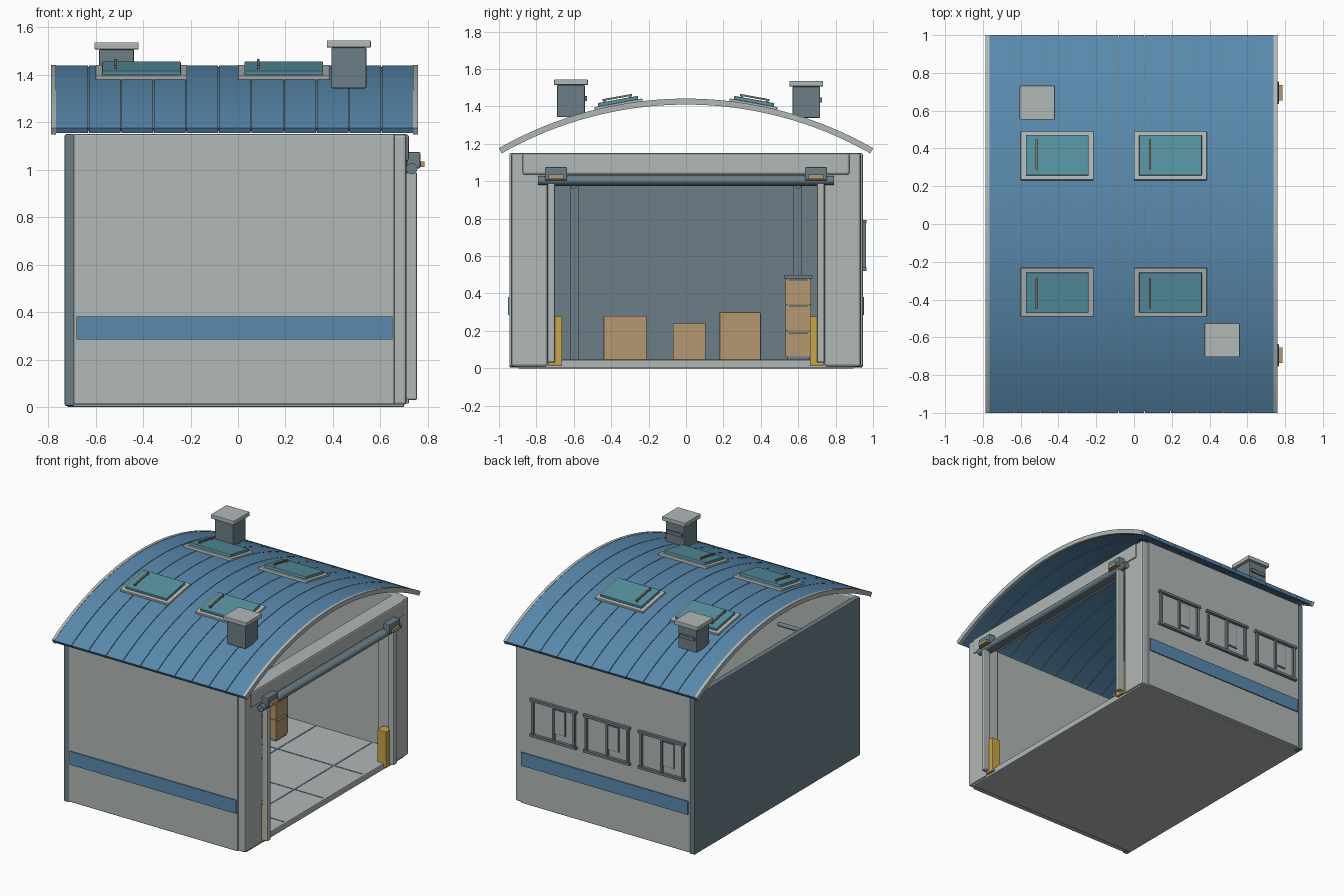
import bpy, bmesh, math
from mathutils import Matrix, Vector

old = bpy.data.objects.get("Cube")
if old:
    bpy.data.objects.remove(old, do_unlink=True)


def material(name, rgb):
    m = bpy.data.materials.new(name)
    m.use_nodes = True
    m.diffuse_color = (*rgb, 1)
    m.node_tree.nodes["Principled BSDF"].inputs["Base Color"].default_value = (*rgb, 1)
    return m


LIGHT = material("light grey", (0.44, 0.48, 0.47))
SLATE = material("slate grey", (0.15, 0.21, 0.24))
BLUE = material("roof blue", (0.10, 0.25, 0.42))
TEAL = material("teal glass", (0.095, 0.29, 0.36))
TAN = material("cardboard tan", (0.47, 0.31, 0.16))
YELLOW = material("bumper yellow", (0.58, 0.38, 0.07))
BROWN = material("handle brown", (0.22, 0.17, 0.14))


def finish(bm, name, mat):
    bmesh.ops.recalc_face_normals(bm, faces=bm.faces)
    mesh = bpy.data.meshes.new(name)
    bm.to_mesh(mesh)
    bm.free()
    mesh.materials.append(mat)
    ob = bpy.data.objects.new(name, mesh)
    bpy.context.collection.objects.link(ob)
    return ob


def box(name, mat, x, y, z, bevel=0.0, frame=None):
    """Box from (min, max) ranges, optionally bevelled and placed in a frame."""
    bm = bmesh.new()
    bmesh.ops.create_cube(bm, size=1)
    for v in bm.verts:
        v.co = Vector([(r[0] + r[1]) / 2 + c * (r[1] - r[0]) for c, r in zip(v.co, (x, y, z))])
    if bevel:
        bmesh.ops.bevel(bm, geom=bm.edges[:], offset=bevel, segments=2, profile=0.5, affect='EDGES')
    if frame:
        bm.transform(frame)
    return finish(bm, name, mat)


def side(s, a, b):
    """Range a..b mirrored to side s."""
    return (a, b) if s > 0 else (-b, -a)


def rod(name, mat, axis, centre, radius, length):
    bm = bmesh.new()
    bmesh.ops.create_cone(bm, cap_ends=True, segments=16, radius1=radius, radius2=radius, depth=length)
    turn = Matrix.Rotation(math.pi / 2, 4, 'Y' if axis == 'X' else 'X')
    bm.transform(Matrix.Translation(centre) @ turn)
    return finish(bm, name, mat)


# Roof arc: circle centred below the building
R, CZ, STEPS = 2.02, -0.58, 32


def arc_slab(name, mat, x0, x1, inner, outer, half=1.0):
    bm = bmesh.new()
    limit = math.asin(half / R)
    rings = []
    for i in range(STEPS + 1):
        a = -limit + 2 * limit * i / STEPS
        rings.append([bm.verts.new((x, r * math.sin(a), CZ + r * math.cos(a)))
                      for x, r in ((x0, inner), (x1, inner), (x1, outer), (x0, outer))])
    for p, q in zip(rings, rings[1:]):
        for k in range(4):
            bm.faces.new((p[k], p[(k + 1) % 4], q[(k + 1) % 4], q[k]))
    bm.faces.new(rings[0])
    bm.faces.new(rings[-1])
    ob = finish(bm, name, mat)
    for f in ob.data.polygons:
        f.use_smooth = abs(f.normal.x) < 0.5 and abs(f.normal.y) < 0.6
    ob.data.set_sharp_from_angle(angle=math.radians(30))
    return ob


# Floor slab with joint lines
box("floor", LIGHT, (-0.72, 0.70), (-0.9, 0.9), (0, 0.045), 0.006)
for t in (-0.45, 0, 0.45):
    box("floor_joint_long", SLATE, (-0.69, 0.68), (t - 0.006, t + 0.006), (0.04, 0.047))
    box("floor_joint_cross", SLATE, (t - 0.006, t + 0.006), (-0.88, 0.88), (0.04, 0.047))

# Walls, door pillars, lintel, stripes
box("back_wall", SLATE, (-0.73, -0.69), (-0.945, 0.945), (0.005, 1.15), 0.006)
for s in (-1, 1):
    box("side_wall", LIGHT, (-0.695, 0.66), side(s, 0.89, 0.945), (0.01, 1.15), 0.008)
    box("door_pillar", LIGHT, (0.60, 0.71), side(s, 0.74, 0.935), (0.01, 1.15), 0.012)
    box("wall_stripe", BLUE, (-0.68, 0.65), side(s, 0.94, 0.953), (0.285, 0.382))
box("lintel", LIGHT, (0.60, 0.72), (-0.875, 0.875), (1.035, 1.15), 0.012)

# Door gear: roller beam, rails, motor boxes, bumpers
box("door_beam", SLATE, (0.69, 0.735), (-0.72, 0.72), (0.975, 1.03), 0.006)
rod("door_roller", SLATE, 'Y', (0.732, 0, 1.005), 0.024, 1.58)
for s in (-1, 1):
    box("door_rail", LIGHT, (0.708, 0.755), side(s, 0.70, 0.74), (0.03, 0.99), 0.008)
    box("motor_box", SLATE, (0.71, 0.768), side(s, 0.635, 0.755), (1.005, 1.075), 0.006)
    box("motor_plate", TAN, (0.765, 0.785), side(s, 0.655, 0.735), (1.012, 1.035))
    box("bumper", YELLOW, (0.65, 0.72), side(s, 0.662, 0.735), (0.015, 0.278), 0.004)
    # Inner posts and overhead arms
    box("inner_post", SLATE, (-0.69, -0.65), side(s, 0.575, 0.62), (0.045, 0.985))
    rod("overhead_arm", SLATE, 'X', (-0.505, s * 0.6, 0.975), 0.015, 0.37)

# Stored boxes and drawer cabinet
for y0, y1, top in ((-0.44, -0.21, 0.28), (-0.07, 0.105, 0.24), (0.18, 0.40, 0.30)):
    box("storage_box", TAN, (-0.5, -0.28), (y0, y1), (0.045, top), 0.004)
box("cabinet_top", SLATE, (-0.31, -0.06), (0.525, 0.675), (0.48, 0.50))
box("cabinet_core", SLATE, (-0.30, -0.075), (0.54, 0.66), (0.045, 0.48))
for i in range(3):
    z = 0.062 + i * 0.14
    box("cabinet_drawer", TAN, (-0.305, -0.07), (0.533, 0.668), (z, z + 0.136))
    box("drawer_handle", LIGHT, (-0.07, -0.06), (0.55, 0.65), (z + 0.125, z + 0.133))

# Curved roof panels with seams and end trims
COUNT, X0, X1 = 11, -0.768, 0.742
step = (X1 - X0) / COUNT
for i in range(COUNT):
    x = X0 + i * step
    arc_slab("roof_panel", BLUE, x + 0.002, x + step - 0.002, R - 0.024, R)
arc_slab("roof_seam_backing", SLATE, X0, X1, R - 0.02, R - 0.006, 0.995)
for x in (-0.787, 0.738):
    arc_slab("roof_trim", LIGHT, x, x + 0.021, R - 0.03, R + 0.002)

# Skylights lying on the roof curve
for s in (-1, 1):
    a = s * math.asin(0.36 / R)
    for cx in (-0.407, 0.193):
        spot = Vector((cx, R * math.sin(a), CZ + R * math.cos(a)))
        f = Matrix.Translation(spot) @ Matrix.Rotation(-a, 4, 'X')
        box("skylight_frame", LIGHT, (-0.193, 0.193), (-0.13, 0.13), (-0.015, 0.012), 0.004, f)
        box("skylight_glass", TEAL, (-0.166, 0.166), (-0.108, 0.108), (0, 0.03), 0.004, f)
        box("skylight_handle", BROWN, (-0.114, -0.102), (-0.08, 0.08), (0.036, 0.046), 0, f)
        for y in (-0.07, 0.07):
            box("handle_foot", BROWN, (-0.114, -0.102), (y - 0.006, y + 0.006), (0.025, 0.04), 0, f)

# Chimney vents
for cx, cy, z0, z1 in ((-0.512, 0.643, 1.338, 1.507), (0.467, -0.615, 1.343, 1.515)):
    box("vent_body", SLATE, (cx - 0.074, cx + 0.074), (cy - 0.074, cy + 0.074), (z0, z1), 0.006)
    box("vent_cap", LIGHT, (cx - 0.093, cx + 0.093), (cy - 0.09, cy + 0.09), (z1, z1 + 0.03), 0.004)
    box("vent_bar", SLATE, (cx - 0.06, cx + 0.06), (cy + 0.07, cy + 0.085), (z1 - 0.085, z1 - 0.06))

# Windows on the rear side
for cx in (0.39, -0.037, -0.475):
    for z in (0.53, 0.785):
        box("window_sill", SLATE, (cx - 0.185, cx + 0.185), (0.94, 0.966), (z - 0.009, z + 0.009))
    for dx in (-0.165, 0, 0.165):
        box("window_post", SLATE, (cx + dx - 0.008, cx + dx + 0.008), (0.94, 0.962), (0.53, 0.785))
    box("vent_pane_edge", SLATE, (cx - 0.093, cx), (0.94, 0.95), (0.585, 0.765))
    box("vent_pane", LIGHT, (cx - 0.087, cx), (0.94, 0.953), (0.591, 0.759))
